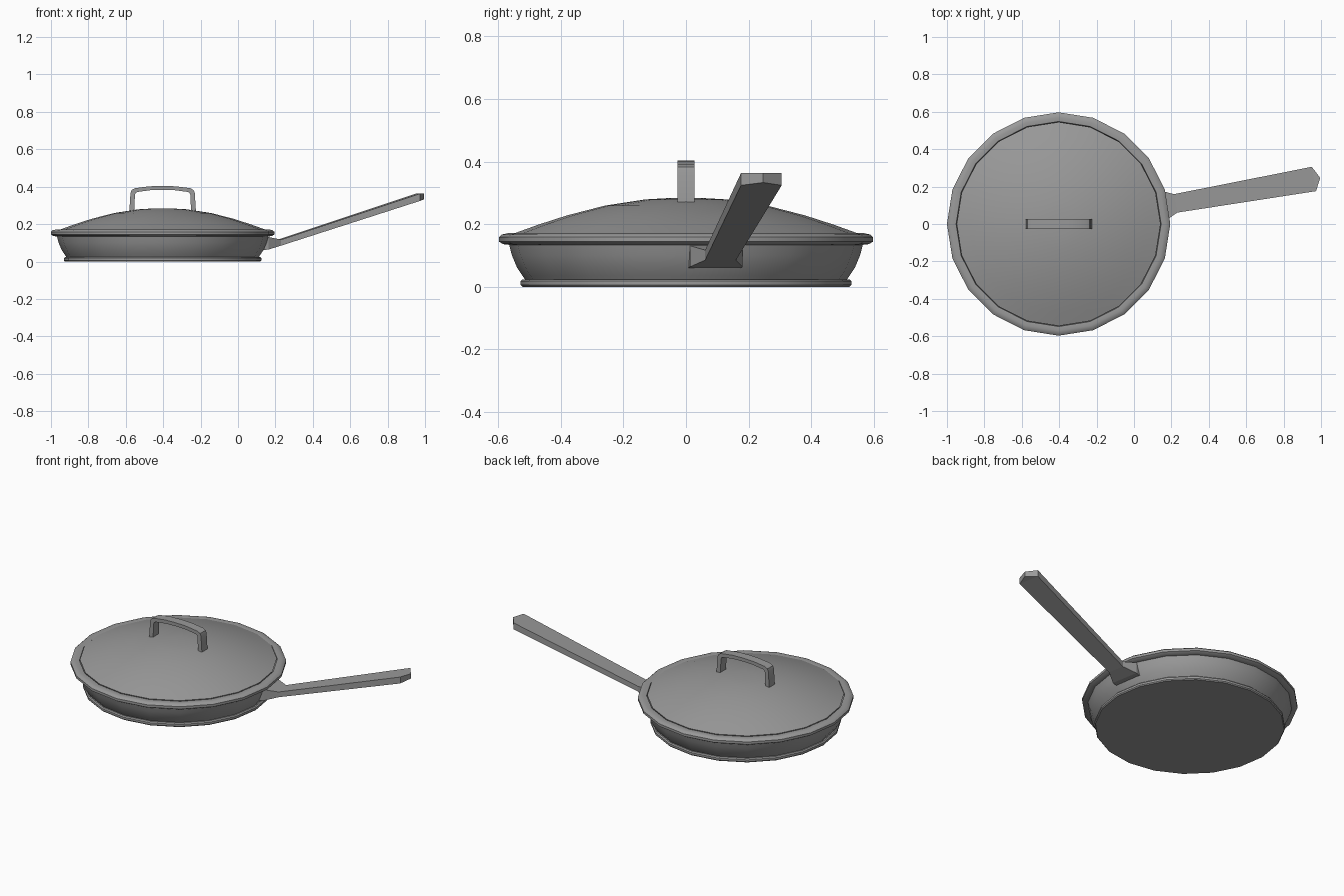
import bpy
import bmesh
from math import radians
from mathutils import Matrix, Vector

SIDES = 20
CENTRE = Vector((-0.403, 0, 0))

cube = bpy.data.objects.get("Cube")
if cube:
    bpy.data.objects.remove(cube, do_unlink=True)

# One plain grey metal for everything
metal = bpy.data.materials.new("grey metal")
metal.use_nodes = True
GREY = (0.32, 0.32, 0.32, 1)
metal.diffuse_color = GREY
metal.node_tree.nodes["Principled BSDF"].inputs["Base Color"].default_value = GREY


def finish(name, bm, smooth_angle=None):
    bmesh.ops.recalc_face_normals(bm, faces=bm.faces)
    mesh = bpy.data.meshes.new(name)
    bm.to_mesh(mesh)
    bm.free()
    mesh.materials.append(metal)
    obj = bpy.data.objects.new(name, mesh)
    bpy.context.collection.objects.link(obj)
    obj.location = CENTRE
    if smooth_angle:
        bpy.ops.object.select_all(action='DESELECT')
        obj.select_set(True)
        bpy.context.view_layer.objects.active = obj
        bpy.ops.object.shade_smooth_by_angle(angle=radians(smooth_angle))
    return obj


def lathe(name, profile):
    """Turn a (radius, height) profile around the pan's axis."""
    bm = bmesh.new()
    verts = [bm.verts.new((r, 0, z)) for r, z in profile]
    edges = [bm.edges.new(pair) for pair in zip(verts, verts[1:])]
    bmesh.ops.spin(bm, geom=verts + edges, cent=(0, 0, 0), axis=(0, 0, 1),
                   angle=radians(360), steps=SIDES)
    bmesh.ops.remove_doubles(bm, verts=bm.verts, dist=0.0005)
    return finish(name, bm, 35)


def bridge(bm, loops):
    """Skin a row of equal vertex loops and cap both ends."""
    rings = [[bm.verts.new(p) for p in loop] for loop in loops]
    for a, b in zip(rings, rings[1:]):
        n = len(a)
        for i in range(n):
            j = (i + 1) % n
            bm.faces.new((a[i], a[j], b[j], b[i]))
    bm.faces.new(rings[0][::-1])
    bm.faces.new(rings[-1])


# Base plate
lathe("base_plate", [(0, 0), (0.523, 0), (0.528, 0.006), (0.528, 0.018),
                     (0.522, 0.024), (0, 0.024)])

# Pan with flared wall, rolled rim and hollow inside
lathe("pan_body", [(0, 0.02), (0.512, 0.02), (0.522, 0.035), (0.54, 0.062),
                   (0.556, 0.1), (0.565, 0.134), (0.584, 0.136),
                   (0.597, 0.144), (0.597, 0.159), (0.588, 0.167),
                   (0.57, 0.171), (0.548, 0.169), (0.542, 0.13),
                   (0.5, 0.04), (0, 0.04)])

# Domed lid
lathe("lid", [(0, 0.284), (0.06, 0.283), (0.13, 0.279), (0.26, 0.259),
              (0.38, 0.228), (0.47, 0.199), (0.545, 0.172), (0.541, 0.162),
              (0.46, 0.188), (0.26, 0.247), (0, 0.272)])

# Arched lid handle: half outline mirrored, then given depth
half_outer = [(0.178, 0.27), (0.172, 0.365), (0.166, 0.382), (0.148, 0.392), (0.07, 0.402)]
half_inner = [(0.152, 0.27), (0.148, 0.358), (0.144, 0.367), (0.134, 0.372), (0.066, 0.381)]


def mirrored(half):
    return [(-x, z) for x, z in half] + [(0, half[-1][1] + 0.002)] + half[::-1]


bm = bmesh.new()
bridge(bm, [[(xo, -0.027, zo), (xo, 0.027, zo), (xi, 0.027, zi), (xi, -0.027, zi)]
            for (xo, zo), (xi, zi) in zip(mirrored(half_outer), mirrored(half_inner))])
finish("lid_handle", bm, 30)

# Long handle: flared bracket, rising shaft, pointed tip
sections = [(0.525, 0.085, 0.06, 0.132), (0.56, 0.085, 0.064, 0.131),
            (0.635, 0.05, 0.085, 0.117), (1.386, 0.066, 0.324, 0.363)]
bm = bmesh.new()
for u, half_width, low, high in sections:
    for v, z in ((-half_width, low), (half_width, low), (half_width, high), (-half_width, high)):
        bm.verts.new((u, v, z))
bm.verts.ensure_lookup_table()
for s in range(len(sections) - 1):
    for i in range(4):
        j = (i + 1) % 4
        bm.faces.new([bm.verts[k] for k in (4 * s + i, 4 * s + j, 4 * s + 4 + j, 4 * s + 4 + i)])
bm.faces.new(bm.verts[:4])
tip_low, tip_high = bm.verts.new((1.42, 0, 0.333)), bm.verts.new((1.42, 0, 0.363))
bm.verts.ensure_lookup_table()
bl, br, tr, tl = bm.verts[12:16]
for face in ((bl, br, tip_low), (tl, tip_high, tr),
             (bl, tip_low, tip_high, tl), (br, tr, tip_high, tip_low)):
    bm.faces.new(face)
bmesh.ops.rotate(bm, verts=bm.verts, cent=(0, 0, 0), matrix=Matrix.Rotation(radians(10), 3, 'Z'))
finish("long_handle", bm)
